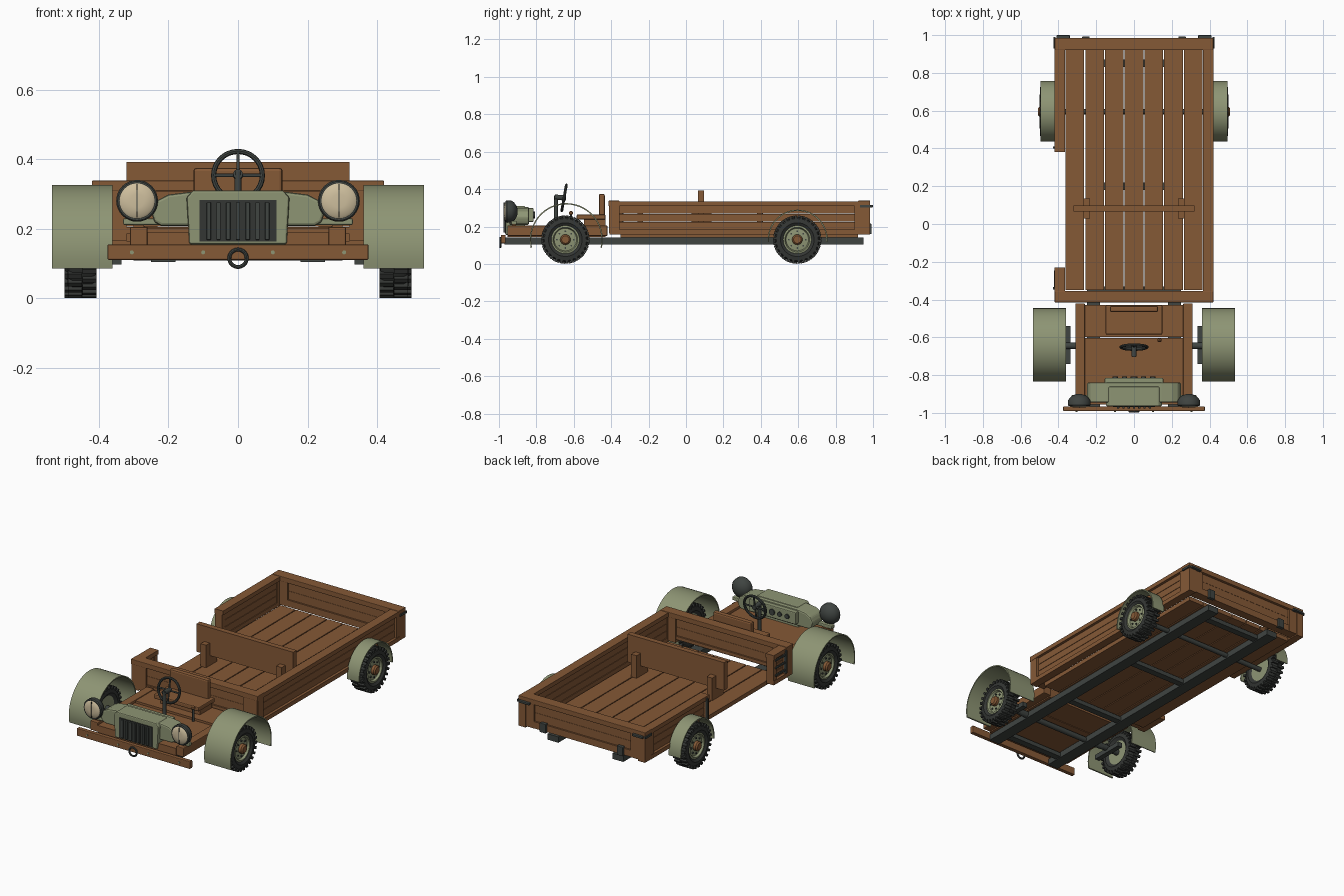
import bpy, bmesh, math
from mathutils import Vector, Matrix

if "Cube" in bpy.data.objects:
    bpy.data.objects.remove(bpy.data.objects["Cube"])

def mat(name, r, g, b):
    m = bpy.data.materials.new(name)
    m.diffuse_color = (r, g, b, 1)
    m.use_nodes = True
    m.node_tree.nodes["Principled BSDF"].inputs["Base Color"].default_value = m.diffuse_color
    return m

WOOD = mat("wood_brown", 0.235, 0.1, 0.037)
GREEN = mat("army_green", 0.27, 0.30, 0.175)
METAL = mat("dark_metal", 0.05, 0.058, 0.053)
TYRE = mat("tyre_rubber", 0.034, 0.037, 0.034)
CREAM = mat("lamp_cream", 0.62, 0.52, 0.34)

def finish(name, bm, m, smooth=False, bevel=0):
    bmesh.ops.recalc_face_normals(bm, faces=bm.faces[:])
    me = bpy.data.meshes.new(name)
    bm.to_mesh(me)
    bm.free()
    me.materials.append(m)
    ob = bpy.data.objects.new(name, me)
    bpy.context.collection.objects.link(ob)
    if bevel:
        b = ob.modifiers.new("bevel", 'BEVEL')
        b.width, b.segments = bevel, 2
    if smooth:
        bpy.ops.object.select_all(action='DESELECT')
        ob.select_set(True)
        bpy.context.view_layer.objects.active = ob
        bpy.ops.object.shade_smooth_by_angle(angle=math.radians(35))
    return ob

def box(name, x, y, z, m, bevel=0):
    bm = bmesh.new()
    c = Vector([(a[0] + a[1]) / 2 for a in (x, y, z)])
    s = Vector([abs(a[1] - a[0]) for a in (x, y, z)])
    bmesh.ops.create_cube(bm, size=1, matrix=Matrix.Translation(c) @ Matrix.Diagonal(s).to_4x4())
    return finish(name, bm, m, bevel=bevel)

def lathe(name, axis, c, prof, m, n=32, closed=False):
    """Turn (offset, radius) points round an axis."""
    bm = bmesh.new()
    rings = []
    for a, r in prof:
        ring = []
        for i in range(n):
            u, v = r * math.cos(2 * math.pi * i / n), r * math.sin(2 * math.pi * i / n)
            p = {'x': (a, u, v), 'y': (u, a, v), 'z': (u, v, a)}[axis]
            ring.append(bm.verts.new(Vector(c) + Vector(p)))
        rings.append(ring)
    pairs = list(zip(rings, rings[1:])) + ([(rings[-1], rings[0])] if closed else [])
    for A, B in pairs:
        for i in range(n):
            j = (i + 1) % n
            bm.faces.new((A[i], A[j], B[j], B[i]))
    if not closed:
        bm.faces.new(rings[0])
        bm.faces.new(rings[-1])
    return finish(name, bm, m, True)

def rod(name, a, b, r, m):
    a, b = Vector(a), Vector(b)
    bm = bmesh.new()
    rot = (b - a).to_track_quat('Z', 'Y').to_matrix().to_4x4()
    bmesh.ops.create_cone(bm, cap_ends=True, segments=12, radius1=r, radius2=r, depth=(b - a).length,
                          matrix=Matrix.Translation((a + b) / 2) @ rot)
    return finish(name, bm, m, True)

def ring(name, c, R, r, m, tilt):
    bpy.ops.mesh.primitive_torus_add(location=c, rotation=(tilt, 0, 0), major_radius=R, minor_radius=r,
                                     major_segments=32, minor_segments=8)
    ob = bpy.context.object
    ob.name = name
    ob.data.materials.append(m)
    bpy.ops.object.shade_smooth_by_angle()

def prism(name, pts, y0, y1, m, bevel=0):
    bm = bmesh.new()
    A = [bm.verts.new((x, y0, z)) for x, z in pts]
    B = [bm.verts.new((x, y1, z)) for x, z in pts]
    bm.faces.new(A)
    bm.faces.new(B)
    for i in range(len(pts)):
        j = (i + 1) % len(pts)
        bm.faces.new((A[i], A[j], B[j], B[i]))
    return finish(name, bm, m, bevel=bevel)

def fender(name, x, y, R, a0, t=0.007, n=28):
    bm = bmesh.new()
    loops = []
    for i in range(n + 1):
        a = math.radians(a0 + (180 - 2 * a0) * i / n)
        loops.append([bm.verts.new((px, y + r * math.cos(a), 0.13 + r * math.sin(a)))
                      for px, r in ((x[0], R), (x[1], R), (x[1], R - t), (x[0], R - t))])
    for A, B in zip(loops, loops[1:]):
        for k in range(4):
            bm.faces.new((A[k], A[(k + 1) % 4], B[(k + 1) % 4], B[k]))
    bm.faces.new(loops[0])
    bm.faces.new(loops[-1])
    finish(name, bm, GREEN, True)

def wheel(name, s, y, x0):
    c = (s * x0, y, 0.13)
    P = lambda pts: [(s * a, r) for a, r in pts]
    lathe(name + "_tyre", 'x', c, P([(-.03, .072), (-.042, .09), (-.038, .112), (-.028, .119),
          (.028, .119), (.038, .112), (.042, .09), (.03, .072)]), TYRE, 40, True)
    bm = bmesh.new()   # tread lugs
    for i in range(26):
        for h in (-1, 1):
            a = 2 * math.pi * (i + .25 * h) / 26
            M = Matrix.Translation(c) @ Matrix.Rotation(a, 4, 'X') @ Matrix.Translation((h * .021, 0, .119)) \
                @ Matrix.Diagonal((.04, .014, .02, 1))
            bmesh.ops.create_cube(bm, size=1, matrix=M)
    finish(name + "_treads", bm, TYRE)
    lathe(name + "_rim", 'x', c, P([(-.03, .074), (.032, .076), (.034, .066), (.022, .06),
          (.026, .03)]), GREEN, 32)
    lathe(name + "_hub", 'x', c, P([(.0, .028), (.042, .028), (.05, .02)]), WOOD, 16)
    for i in range(8):
        a = math.pi * i / 4
        lathe(name + "_bolt", 'x', (c[0], y + .045 * math.cos(a), .13 + .045 * math.sin(a)),
              P([(.01, .005), (.03, .005)]), METAL, 6)

# chassis
for s in (-1, 1):
    box("chassis_rail", (s * .18, s * .25), (-.97, .95), (.105, .14), METAL)
    box("leaf_spring", (s * .335, s * .365), (-.74, -.54), (.097, .125), METAL)
    rod("front_axle_stub", (s * .25, -.645, .13), (s * .42, -.645, .13), .018, METAL)
    wheel("front_wheel", s, -.645, .448)
    wheel("rear_wheel", s, .595, .457)
    fender("front_fender", (s * .36, s * .535), -.64, .195, -13)
    fender("rear_fender", (s * .415, s * .495), .597, .16, -5)
for y in (-.88, -.35, .2, .85):
    box("cross_member", (-.18, .18), (y - .02, y + .02), (.11, .135), METAL)
rod("front_axle", (-.3, -.645, .125), (.3, -.645, .125), .016, METAL)
rod("rear_axle", (-.43, .595, .125), (.43, .595, .125), .014, METAL)

# cab platform, seat
for s in (-1, 1):
    box("cab_side_beam", (s * .26, s * .31), (-.955, -.42), (.15, .205), WOOD, .004)
box("cab_floor_front", (-.26, .26), (-.955, -.603), (.145, .19), WOOD)
box("cab_floor_rear", (-.26, .26), (-.598, -.43), (.145, .2), WOOD)
box("seat_base", (-.13, .13), (-.545, -.43), (.2, .24), WOOD)
box("seat", (-.15, .15), (-.585, -.43), (.238, .264), WOOD, .006)
box("seat_back", (-.128, .128), (-.466, -.434), (.255, .375), WOOD, .009)

# bumper with tow ring
box("bumper", (-.375, .375), (-.99, -.965), (.11, .155), WOOD, .004)
for x in (-.305, -.1, .1, .305):
    lathe("bumper_bolt", 'y', (x, -.99, .132), [(-.004, .006), (.004, .006)], GREEN, 8)
ring("tow_ring", (0, -.992, .115), .025, .0055, METAL, math.pi / 2)

# nose, grille, dash
right = [(.145, .305), (.2, .298), (.235, .28), (.25, .25), (.24, .218), (.22, .208)]
prism("hood", right + [(-x, z) for x, z in reversed(right)], -.945, -.84, GREEN, .008)
prism("grille_shell", [(-.14, .155), (.14, .155), (.148, .29), (.13, .31), (-.13, .31), (-.148, .29)],
      -.965, -.86, GREEN, .006)
box("grille_recess", (-.11, .11), (-.969, -.96), (.163, .282), TYRE)
for i in range(7):
    x = -.084 + i * .028
    box("grille_bar", (x - .006, x + .006), (-.977, -.965), (.168, .276), METAL, .002)
box("dashboard", (-.155, .155), (-.845, -.815), (.225, .298), GREEN, .005)
for x, r in ((-.1, .014), (-.05, .014), (.0, .018), (.05, .014), (.1, .014)):
    lathe("gauge", 'y', (x, -.815, .262), [(-.004, r), (.007, r)], METAL, 16)

# headlights
for s in (-1, 1):
    c = (s * .29, -.93, .28)
    lathe("headlight_bowl", 'y', c, [(-.034, .056), (-.028, .06), (-.004, .059), (.012, .048),
          (.024, .03), (.03, .012)], METAL, 32)
    lathe("headlight_lens", 'y', c, [(-.042, .02), (-.039, .045), (-.032, .053)], CREAM, 32)
    box("lens_divider", (c[0] - .0015, c[0] + .0015), (-.975, -.965), (.232, .328), METAL)
    box("headlight_arm", (s * .2, s * .33), (-.935, -.905), (.21, .23), GREEN, .005)
    box("headlight_post", (s * .27, s * .3), (-.93, -.91), (.2, .215), WOOD)

# steering and lever
W = Vector((0, -.652, .353))
up = Vector((0, math.sin(math.radians(10)), math.cos(math.radians(10))))
ring("steering_wheel", W, .07, .0075, METAL, math.radians(80))
rod("wheel_spoke_vertical", W - up * .07, W + up * .07, .005, METAL)
rod("wheel_spoke_across", W - Vector((.07, 0, 0)), W + Vector((.07, 0, 0)), .005, METAL)
rod("wheel_hub", W - Vector((0, .05, -.004)), W + Vector((0, .01, 0)), .014, METAL)
rod("steering_column", (0, -.695, .185), (0, -.695, .365), .01, METAL)
rod("lever", (.135, -.615, .19), (.135, -.615, .27), .006, METAL)
lathe("lever_knob", 'z', (.135, -.615, .272), [(-.01, .006), (-.004, .011), (.005, .01), (.01, .004)], WOOD, 12)

# cargo bed floor with open seams
for i in range(7):
    x = -.313 + i * .1045
    box("floor_board", (x - .0495, x + .0495), (-.35, .92), (.14, .165), WOOD)

def side_wall(s, y0, y1, posts):
    box("side_top_rail", (s * .365, s * .42), (y0, y1), (.31, .335), WOOD)
    box("side_bottom_rail", (s * .372, s * .42), (y0, y1), (.158, .183), WOOD)
    for i in range(3):
        z = .183 + i * .0425
        box("side_plank", (s * .375, s * .405), (y0, y1), (z + .001, z + .041), WOOD)
    for a, b in posts:
        box("side_post", (s * .372, s * .418), (a, b), (.158, .335), WOOD)

side_wall(1, -.36, .93, ((-.41, -.355), (.9, .985)))
side_wall(-1, .38, .93, ((.38, .41), (.9, .985)))
side_wall(-1, -.36, -.23, ((-.41, -.34), (-.26, -.23)))

# front and tail boards
for name, y0, y1, zb in (("front_board", -.415, -.355, .185), ("tailgate", .92, .985, .165)):
    box(name + "_cap", (-.42, .42), (y0, y1), (.308, .338), WOOD, .003)
    box(name + "_sill", (-.415, .415), (y0 + .006, y1 - .006), (zb, .205), WOOD)
    for i in range(2):
        box(name + "_plank", (-.4, .4), (y0 + .014, y1 - .014), (.206 + i * .051, .256 + i * .051), WOOD)
    for s in (-1, 1):
        box(name + "_post", (s * .32, s * .415), (y0 + .004, y1 - .004), (.165, .31), WOOD)

# bed fittings
for s in (-1, 1):
    box("tail_latch", (s * .34, s * .41), (.98, 1.0), (.303, .316), METAL, .003)
    box("corner_strap", (s * .415, s * .426), (.93, .99), (.303, .316), METAL)
    box("tail_hinge", (s * .235, s * .275), (.97, .992), (.16, .215), METAL, .003)
for y in (-.34, .405):
    box("door_hinge_pin", (-.428, -.416), (y - .006, y + .006), (.19, .325), METAL)
for z in (.21, .255, .3):
    box("door_hinge_strap", (-.424, -.416), (-.34, -.245), (z - .005, z + .005), METAL)

# partition board across the bed
box("partition", (-.32, .32), (.065, .097), (.225, .392), WOOD)
for s in (-1, 1):
    box("partition_post", (s * .232, s * .268), (.03, .135), (.165, .3), WOOD)
